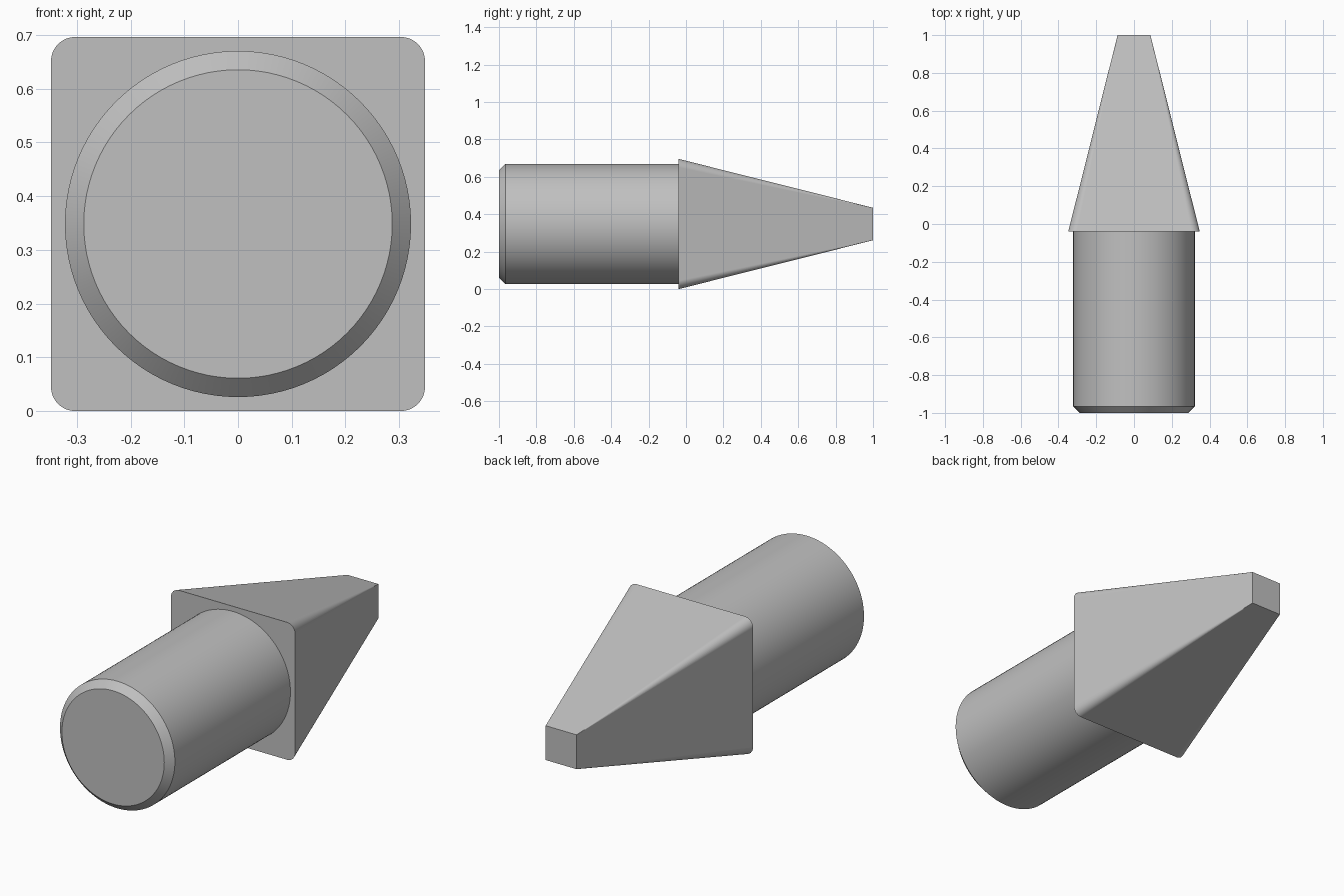
import bpy, bmesh, math

cube = bpy.data.objects.get("Cube")
if cube:
    bpy.data.objects.remove(cube, do_unlink=True)

AXIS_Z = 0.348      # height of the shared centre line
SHOULDER_Y = -0.04  # where shank and head meet

grey = bpy.data.materials.new("plain grey")
grey.use_nodes = True
colour = (0.53, 0.53, 0.53, 1)
grey.diffuse_color = colour
grey.node_tree.nodes["Principled BSDF"].inputs["Base Color"].default_value = colour


def circle(radius, sides=96):
    return [(radius * math.cos(math.tau * i / sides),
             radius * math.sin(math.tau * i / sides)) for i in range(sides)]


def rounded_square(half, radius, steps=8):
    points = []
    for quarter in range(4):
        middle = math.radians(45 + 90 * quarter)
        cx = math.copysign(half - radius, math.cos(middle))
        cz = math.copysign(half - radius, math.sin(middle))
        for i in range(steps + 1):
            a = math.radians(90) * (quarter + i / steps)
            points.append((cx + radius * math.cos(a), cz + radius * math.sin(a)))
    return points


def loft(name, sections):
    """Skin closed (x, z) sections placed along y, with capped ends."""
    bm = bmesh.new()
    rings = [[bm.verts.new((x, y, AXIS_Z + z)) for x, z in pts] for y, pts in sections]
    for a, b in zip(rings, rings[1:]):
        for i in range(len(a)):
            j = (i + 1) % len(a)
            bm.faces.new((a[i], a[j], b[j], b[i]))
    bm.faces.new(rings[0])
    bm.faces.new(rings[-1])
    bmesh.ops.recalc_face_normals(bm, faces=bm.faces)
    mesh = bpy.data.meshes.new(name)
    bm.to_mesh(mesh)
    bm.free()
    mesh.materials.append(grey)
    obj = bpy.data.objects.new(name, mesh)
    bpy.context.collection.objects.link(obj)
    bpy.ops.object.select_all(action='DESELECT')
    obj.select_set(True)
    bpy.context.view_layer.objects.active = obj
    bpy.ops.object.shade_smooth_by_angle(angle=math.radians(30))
    weighted = obj.modifiers.new("flat sides", 'WEIGHTED_NORMAL')
    weighted.keep_sharp = True
    return obj


# Round shank with a chamfered end
loft("shank", [(-1, circle(0.287)), (-0.965, circle(0.322)), (SHOULDER_Y, circle(0.322))])

# Tapered square head, its rounded corners sharpening towards the tip
loft("tapered_head", [(SHOULDER_Y, rounded_square(0.348, 0.045)),
                      (1, rounded_square(0.087, 0.001))])
